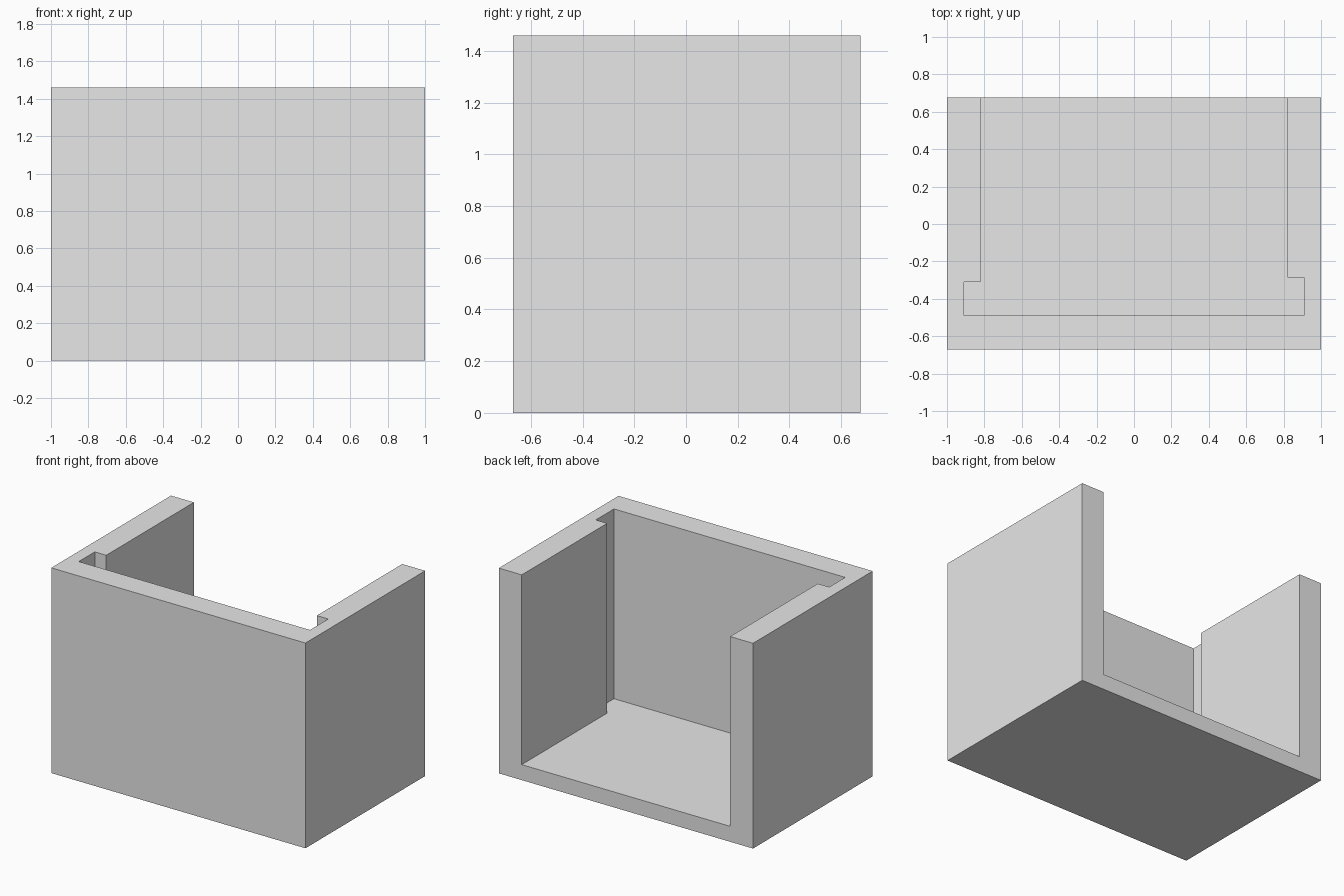
import bpy
import bmesh

cube = bpy.data.objects.get("Cube")
if cube:
    bpy.data.objects.remove(cube, do_unlink=True)

# Plain grey material
grey = bpy.data.materials.new("light_grey")
grey.use_nodes = True
grey.diffuse_color = (0.8, 0.8, 0.8, 1)
grey.node_tree.nodes["Principled BSDF"].inputs["Base Color"].default_value = (0.8, 0.8, 0.8, 1)

HEIGHT, FLOOR = 1.46, 0.11
FRONT, BACK = -0.67, 0.675
INNER, SLOT = 0.82, 0.91          # half widths of the bay and the wider slot
SLOT_FRONT = -0.49
SLOT_BACK_R, SLOT_BACK_L = -0.31, -0.285


def extrude(name, outline, z0, z1):
    """Upright prism from a plan outline."""
    bm = bmesh.new()
    base = bm.faces.new([bm.verts.new((x, y, z0)) for x, y in outline])
    top = bmesh.ops.extrude_face_region(bm, geom=[base])["geom"]
    bmesh.ops.translate(bm, vec=(0, 0, z1 - z0),
                        verts=[v for v in top if isinstance(v, bmesh.types.BMVert)])
    bmesh.ops.recalc_face_normals(bm, faces=bm.faces)
    mesh = bpy.data.meshes.new(name)
    bm.to_mesh(mesh)
    bm.free()
    mesh.materials.append(grey)
    obj = bpy.data.objects.new(name, mesh)
    bpy.context.collection.objects.link(obj)
    return obj


# Solid block
box = extrude("open_box", [(-1, FRONT), (1, FRONT), (1, BACK), (-1, BACK)], 0, HEIGHT)

# Bay with a panel slot, open at the top and back
over = 0.2
cutter = extrude("bay_cutter", [
    (-SLOT, SLOT_FRONT), (SLOT, SLOT_FRONT),
    (SLOT, SLOT_BACK_L), (INNER, SLOT_BACK_L), (INNER, BACK + over),
    (-INNER, BACK + over), (-INNER, SLOT_BACK_R), (-SLOT, SLOT_BACK_R),
], FLOOR, HEIGHT + over)
cutter.hide_render = True
cutter.hide_viewport = True

cut = box.modifiers.new("bay", "BOOLEAN")
cut.operation = "DIFFERENCE"
cut.solver = "EXACT"
cut.object = cutter
